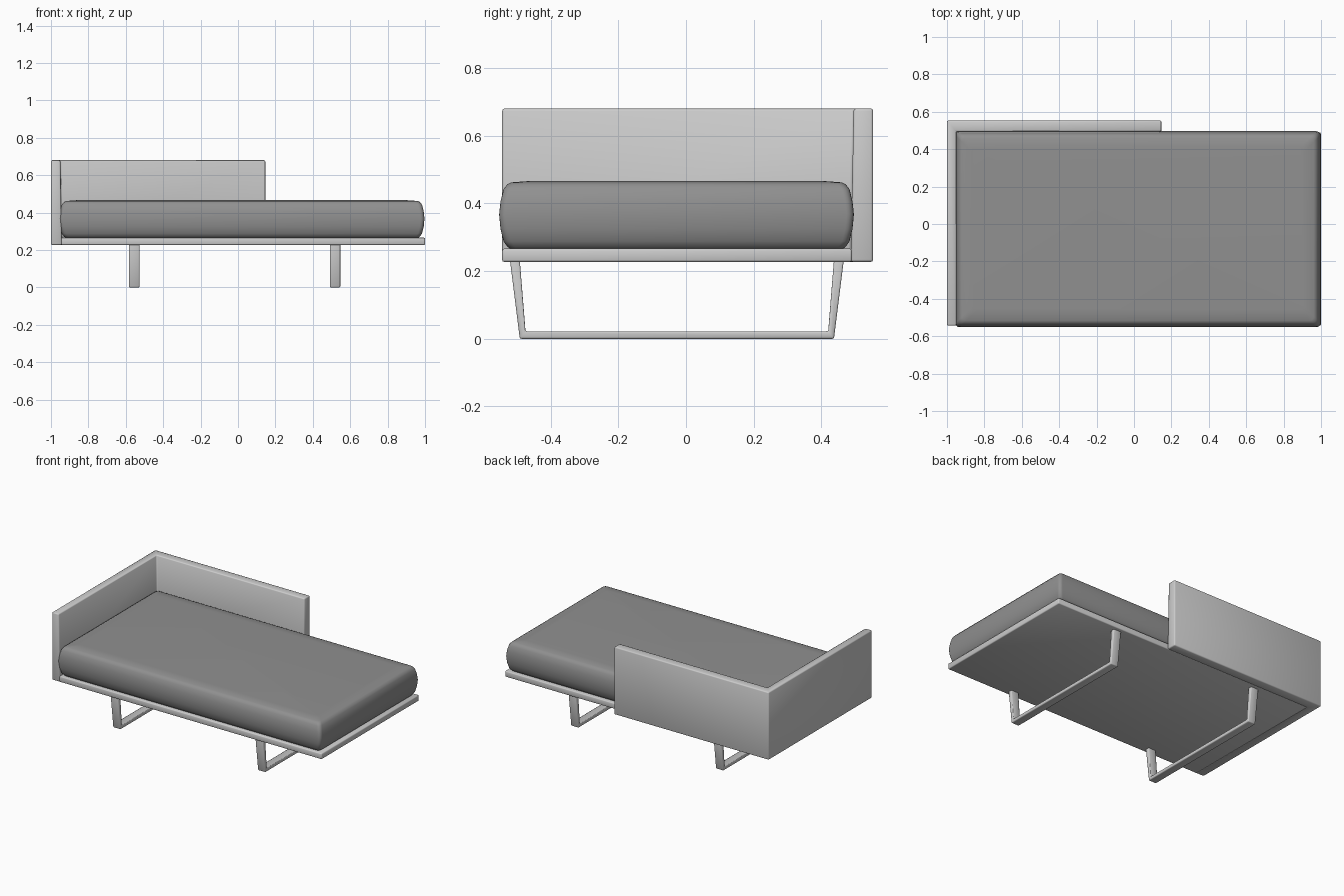
import bpy, bmesh, math

if "Cube" in bpy.data.objects:
    bpy.data.objects.remove(bpy.data.objects["Cube"])


def finish(name, bm, bevel=0.0, segments=2, angle=180):
    bmesh.ops.recalc_face_normals(bm, faces=bm.faces)
    mesh = bpy.data.meshes.new(name)
    bm.to_mesh(mesh)
    bm.free()
    ob = bpy.data.objects.new(name, mesh)
    bpy.context.collection.objects.link(ob)
    if bevel:
        mod = ob.modifiers.new("soft_edges", 'BEVEL')
        mod.width, mod.segments = bevel, segments
    bpy.ops.object.select_all(action='DESELECT')
    ob.select_set(True)
    bpy.context.view_layer.objects.active = ob
    bpy.ops.object.shade_smooth_by_angle(angle=math.radians(angle))
    return ob


def loft(loops):
    """Closed solid through a stack of equal-length point loops."""
    bm = bmesh.new()
    rings = [[bm.verts.new(p) for p in loop] for loop in loops]
    for a, b in zip(rings, rings[1:]):
        for i in range(len(a)):
            j = (i + 1) % len(a)
            bm.faces.new((a[i], a[j], b[j], b[i]))
    bm.faces.new(rings[0][::-1])
    bm.faces.new(rings[-1])
    return bm


def rect(x0, x1, y0, y1, z):
    return [(x0, y0, z), (x1, y0, z), (x1, y1, z), (x0, y1, z)]


def rounded_rect(x0, x1, y0, y1, r, z, steps=4):
    pts = []
    for cx, cy, start in ((x1 - r, y1 - r, 0), (x0 + r, y1 - r, 90),
                          (x0 + r, y0 + r, 180), (x1 - r, y0 + r, 270)):
        for k in range(steps + 1):
            a = math.radians(start + 90 * k / steps)
            pts.append((cx + r * math.cos(a), cy + r * math.sin(a), z))
    return pts


# L-shaped head and back panel, inner faces leaning slightly
def panel_outline(z, ix, iy):
    return [(-1, -0.543, z), (ix, -0.543, z), (ix, iy, z),
            (0.146, iy, z), (0.146, 0.553, z), (-1, 0.553, z)]


finish("head_and_back_panel", loft([panel_outline(0.227, -0.942, 0.487),
                                    panel_outline(0.68, -0.95, 0.495)]), 0.007)

# Platform under the cushion
finish("platform", loft([rect(-0.945, 1.0, -0.543, 0.49, z)
                         for z in (0.227, 0.266)]), 0.006)

# Cushion: (height, inset) steps give the bulging sides
profile = [(0.265, 0.034), (0.272, 0.024), (0.288, 0.013), (0.325, 0.004),
           (0.367, 0.0), (0.405, 0.004), (0.442, 0.013), (0.456, 0.024),
           (0.462, 0.036), (0.466, 0.09)]
cushion = finish("cushion", loft([rounded_rect(-0.955 + d, 0.997 - d, -0.552 + d,
                                               0.496 - d, 0.022, z)
                                  for z, d in profile]), angle=50)
fabric = bpy.data.materials.new("dark_fabric")
fabric.diffuse_color = (0.28, 0.28, 0.28, 1)
fabric.use_nodes = True
fabric.node_tree.nodes["Principled BSDF"].inputs["Base Color"].default_value = fabric.diffuse_color
cushion.data.materials.append(fabric)

# Sled legs: U-shaped bar in the YZ plane, extruded along x
CY = -0.027
half = [(0.464, 0.232), (0.493, 0.232), (0.464, 0.0)]
inner = (0.447, 0.022)
outline = [inner] + half
outline += [(-y, z) for y, z in reversed(outline)]
for name, cx in (("left_leg_frame", -0.555), ("right_leg_frame", 0.519)):
    finish(name, loft([[(cx + s * 0.028, CY + y, z) for y, z in outline]
                       for s in (-1, 1)]), 0.005)
